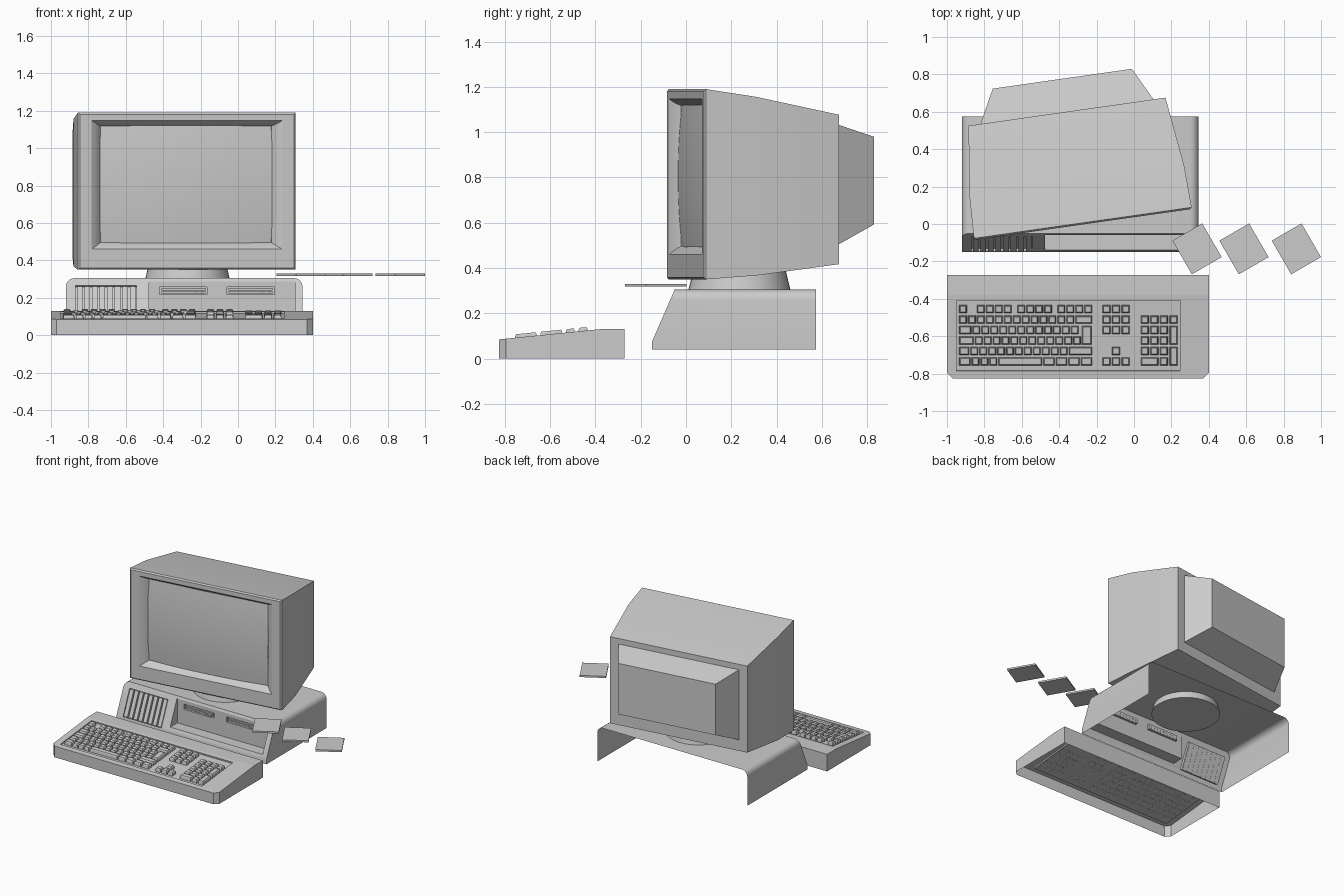
import bpy, bmesh, math
from mathutils import Matrix, Vector

if "Cube" in bpy.data.objects:
    bpy.data.objects.remove(bpy.data.objects["Cube"])


def make_obj(name, bm, smooth=None):
    bmesh.ops.recalc_face_normals(bm, faces=bm.faces)
    me = bpy.data.meshes.new(name)
    bm.to_mesh(me)
    bm.free()
    ob = bpy.data.objects.new(name, me)
    bpy.context.collection.objects.link(ob)
    if smooth:
        shade(ob, smooth)
    return ob


def activate(ob):
    bpy.ops.object.select_all(action='DESELECT')
    ob.select_set(True)
    bpy.context.view_layer.objects.active = ob


def shade(ob, deg):
    activate(ob)
    bpy.ops.object.shade_smooth_by_angle(angle=math.radians(deg))


def add_box(bm, c, s, rot=None):
    m = Matrix.Translation(c) @ (rot or Matrix()) @ Matrix.Diagonal((*s, 1))
    bmesh.ops.create_cube(bm, size=1, matrix=m)


def span(bm, x0, x1, y0, y1, z0, z1):
    add_box(bm, ((x0 + x1) / 2, (y0 + y1) / 2, (z0 + z1) / 2), (x1 - x0, y1 - y0, z1 - z0))


def cut(ob, *boxes):
    for fn, args in boxes:
        bm = bmesh.new()
        fn(bm, *args)
        cutter = make_obj("cutter", bm)
        cutter.hide_render = True
        mod = ob.modifiers.new("cut", 'BOOLEAN')
        mod.operation, mod.solver, mod.object = 'DIFFERENCE', 'EXACT', cutter
        activate(ob)
        bpy.ops.object.modifier_apply(modifier=mod.name)
        bpy.data.objects.remove(cutter)


def open_faces(ob, test):
    bm = bmesh.new()
    bm.from_mesh(ob.data)
    bm.normal_update()
    bmesh.ops.delete(bm, geom=[f for f in bm.faces if test(f)], context='FACES_ONLY')
    bm.to_mesh(ob.data)
    bm.free()


def bridge(bm, a, b):
    n = len(a)
    for i in range(n):
        j = (i + 1) % n
        bm.faces.new((a[i], a[j], b[j], b[i]))


# Keyboard case: sloped open-bottomed shell with a key well
SL = 0.045 / 0.445
TILT = Matrix.Rotation(math.atan(SL), 4, 'X')


def slope(y):
    return 0.085 + SL * (y + 0.825)


plan = [(-0.97, -0.825), (0.37, -0.825), (0.4, -0.795), (0.4, -0.38),
        (0.4, -0.272), (-1, -0.272), (-1, -0.38), (-1, -0.795)]
bm = bmesh.new()
lo = [bm.verts.new((x, y, 0)) for x, y in plan]
hi = [bm.verts.new((x, y, min(slope(y), 0.13))) for x, y in plan]
bridge(bm, lo, hi)
bm.faces.new(lo)
bm.faces.new([hi[i] for i in (0, 1, 2, 3, 6, 7)])
bm.faces.new(hi[3:7])
case = make_obj("keyboard_case", bm)
cut(case, (add_box, ((-0.3525, -0.5975, slope(-0.5975)), (1.195, 0.377, 0.022), TILT)))
open_faces(case, lambda f: f.normal.z < -0.9 and f.calc_center_median().z < 0.01)

# Keys: tapered caps laid out by rows (negative = gap, in key units)
U, X0, Y0, P = 0.0478, -0.938, -0.455, 0.056
rows = [[1, -1] + [1] * 4 + [-.5] + [1] * 4 + [-.5] + [1] * 4,
        [1] * 13 + [2],
        [1.5] + [1] * 12,
        [1.75] + [1] * 12,
        [1.25] + [1] * 11 + [2.75],
        [1.4, 1, 1, 1, 5, 1.4, 1.4, 1.4, 1.4]]
bm = bmesh.new()


def key(cx, cy, w, d):
    rings = []
    for h, t in ((-0.012, 0), (0.008, 0.002), (0.015, 0.006)):
        rings.append([bm.verts.new((cx + sx * (w / 2 - t), cy + sy * (d / 2 - t),
                                    slope(cy + sy * (d / 2 - t)) + h))
                      for sx, sy in ((-1, -1), (1, -1), (1, 1), (-1, 1))])
    bridge(bm, rings[0], rings[1])
    bridge(bm, rings[1], rings[2])
    bm.faces.new(rings[0])
    bm.faces.new(rings[2])


for r, row in enumerate(rows):
    x = X0
    for k in row:
        if k > 0:
            key(x + k * U / 2, Y0 - r * P, k * U - 0.007, 0.042)
        x += abs(k) * U
key(-0.252, Y0 - 2.5 * P, 0.052, 0.098)
for c in range(3):
    for r in (0, 1, 2, 5) + ((4,) if c == 1 else ()):
        key(-0.147 + 0.051 * c, Y0 - r * P, 0.042, 0.042)
for c in range(3):
    for r in range(1, 5):
        key(0.058 + 0.051 * c, Y0 - r * P, 0.042, 0.042)
key(0.0835, Y0 - 5 * P, 0.093, 0.042)
key(0.16, Y0 - 5 * P, 0.042, 0.042)
key(0.212, Y0 - P, 0.042, 0.042)
for r in (2.5, 4.5):
    key(0.212, Y0 - r * P, 0.042, 0.098)
make_obj("keyboard_keys", bm)

# System unit: arched shell with raked front, open below and behind
R, XL, XR, ZT = 0.045, -0.92, 0.345, 0.305
arch = [(XL, 0.04), (XL, 0.075)]
for cx, a0 in ((XL + R, 180), (XR - R, 90)):
    for i in range(6):
        a = math.radians(a0 - 18 * i)
        arch.append((cx + R * math.cos(a), ZT - R + R * math.sin(a)))
arch += [(XR, 0.075), (XR, 0.04)]


def rake(z):
    return -0.15 + max(0, z - 0.075) * 0.1 / 0.23


bm = bmesh.new()
fr = [bm.verts.new((x, rake(z), z)) for x, z in arch]
bk = [bm.verts.new((x, 0.575, z)) for x, z in arch]
bridge(bm, fr, bk)
bm.faces.new(bk)
bm.faces.new(fr[1:-1])
bm.faces.new((fr[0], fr[1], fr[-2], fr[-1]))
unit = make_obj("system_unit_case", bm)
LEAN = Matrix.Rotation(-math.atan(0.1 / 0.23), 4, 'X')
vent_c = (-0.705, rake(0.172), 0.172)
drives = (-0.42, -0.06)
cut(unit,
    (span, (-0.475, 0.305, -0.3, -0.052, 0.1, 0.287)),
    (add_box, (vent_c, (0.325, 0.04, 0.202), LEAN)),
    *[(span, (x, x + 0.255, -0.1, -0.035, 0.217, 0.257)) for x in drives])
open_faces(unit, lambda f: f.calc_center_median().y > 0.57
           or (f.normal.z < -0.9 and f.calc_center_median().z < 0.045))
shade(unit, 30)

# Vent slats
bm = bmesh.new()
for i in range(8):
    off = LEAN @ Vector((-0.142 + 0.0406 * i, 0.011, 0))
    add_box(bm, Vector(vent_c) + off, (0.03, 0.02, 0.196), LEAN)
make_obj("vent_slats", bm)

# Disk drive fronts: bezel bar and release button
for n, x in enumerate(drives):
    bm = bmesh.new()
    span(bm, x + 0.01, x + 0.245, -0.05, -0.034, 0.24, 0.252)
    span(bm, x + 0.01, x + 0.245, -0.045, -0.034, 0.222, 0.234)
    span(bm, x + 0.19, x + 0.23, -0.056, -0.034, 0.223, 0.233)
    make_obj(f"disk_drive_{n + 1}", bm)

# Swivel stand
bm = bmesh.new()
bmesh.ops.create_cone(bm, cap_ends=True, segments=40, radius1=0.238, radius2=0.202, depth=0.15,
                      matrix=Matrix.Translation((-0.27, 0.236, 0.325)))
make_obj("monitor_stand", bm, 30)

# Monitor housing: rectangular rings lofted from screen edge to rear (depth, half width, z0, z1)
secs = [(0.065, 0.46, 0.495, 1.118), (0.045, 0.462, 0.495, 1.118), (0.03, 0.475, 0.487, 1.124),
        (0.012, 0.495, 0.472, 1.136), (0, 0.515, 0.46, 1.147),
        (0, 0.579, 0.359, 1.181), (0.009, 0.588, 0.35, 1.19),
        (0.233, 0.58, 0.367, 1.156), (0.609, 0.532, 0.417, 1.077),
        (0.609, 0.467, 0.5, 1.035), (0.787, 0.376, 0.592, 0.98)]
bm = bmesh.new()
rings = [[bm.verts.new(p) for p in ((-w, y, a), (w, y, a), (w, y, b), (-w, y, b))]
         for y, w, a, b in secs]
for a, b in zip(rings, rings[1:]):
    bridge(bm, a, b)
bm.faces.new(rings[-1])
housing = make_obj("monitor_housing", bm, 25)

# Bulging glass screen
bm = bmesh.new()
bmesh.ops.create_grid(bm, x_segments=16, y_segments=12, size=1)
for v in bm.verts:
    u, w = v.co.x, v.co.y
    v.co = (u * 0.464, 0.015 + 0.018 * (u * u + w * w), 0.8065 + w * 0.314)
screen = make_obj("monitor_screen", bm, 40)
if screen.data.polygons[0].normal.y > 0:
    screen.data.flip_normals()
for ob in (housing, screen):
    ob.location = (-0.2725, -0.0025, 0)
    ob.rotation_euler.z = math.radians(8.1)

# Three loose flat disks
for n, x in enumerate((0.337, 0.588, 0.868)):
    bm = bmesh.new()
    add_box(bm, (x, -0.133, 0.324), (0.184, 0.208, 0.013), Matrix.Rotation(math.radians(30), 4, 'Z'))
    make_obj(f"floppy_disk_{n + 1}", bm)
